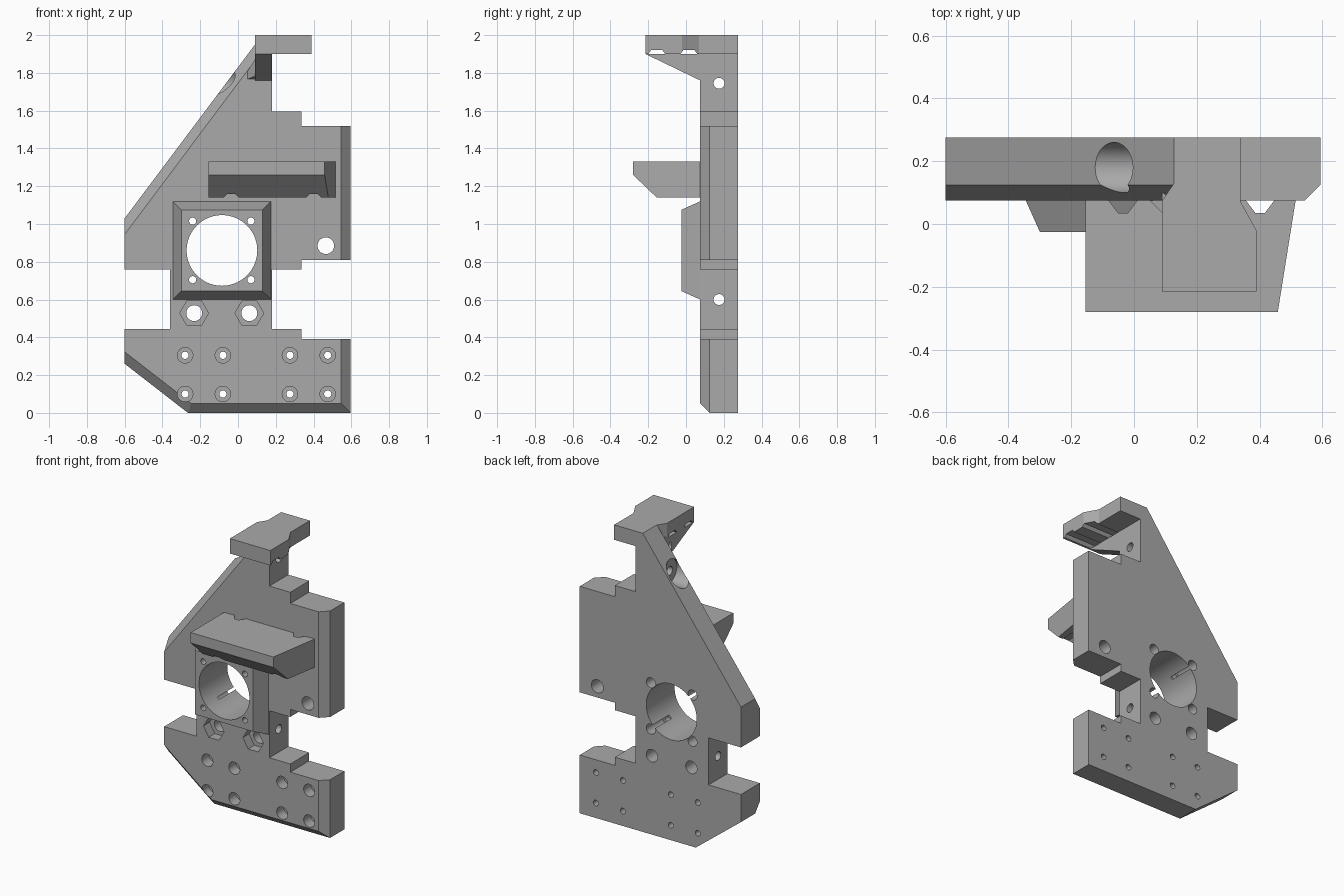
import bpy, bmesh, math
from mathutils import Matrix, Vector

if "Cube" in bpy.data.objects:
    bpy.data.objects.remove(bpy.data.objects["Cube"])

grey = bpy.data.materials.new("printed_grey")
grey.diffuse_color = (0.4, 0.4, 0.4, 1)
grey.use_nodes = True
grey.node_tree.nodes["Principled BSDF"].inputs["Base Color"].default_value = grey.diffuse_color


def loft(name, loops):
    """Closed solid through loops of 3D points with equal counts."""
    bm = bmesh.new()
    rings = [[bm.verts.new(p) for p in loop] for loop in loops]
    for a, b in zip(rings, rings[1:]):
        n = len(a)
        for i in range(n):
            bm.faces.new((a[i], a[(i + 1) % n], b[(i + 1) % n], b[i]))
    bm.faces.new(rings[0])
    bm.faces.new(rings[-1])
    bmesh.ops.recalc_face_normals(bm, faces=bm.faces)
    me = bpy.data.meshes.new(name)
    bm.to_mesh(me)
    bm.free()
    me.materials.append(grey)
    ob = bpy.data.objects.new(name, me)
    bpy.context.collection.objects.link(ob)
    return ob


def prism(name, pts, axis, lo, hi):
    """Extrude a 2D outline along x (y,z), y (x,z) or z (x,y)."""
    def put(p, t):
        return {'x': (t, p[0], p[1]), 'y': (p[0], t, p[1]), 'z': (p[0], p[1], t)}[axis]
    return loft(name, [[put(p, t) for p in pts] for t in (lo, hi)])


def ring(cx, cy, r, n=48):
    return [(cx + r * math.cos(2 * math.pi * i / n),
             cy + r * math.sin(2 * math.pi * i / n)) for i in range(n)]


def combine(target, tool, op):
    mod = target.modifiers.new("bool", 'BOOLEAN')
    mod.operation = op
    mod.solver = 'EXACT'
    mod.object = tool
    bpy.context.view_layer.objects.active = target
    bpy.ops.object.modifier_apply(modifier=mod.name)
    bpy.data.objects.remove(tool, do_unlink=True)


def cut(target, pts, axis, lo, hi):
    combine(target, prism("cutter", pts, axis, lo, hi), 'DIFFERENCE')


# Main plate: each corner as (x, z) plus its place on the chamfered front face
same = None
corners = [
    ((-0.265, 0), (-0.248, 0.05)), ((0.595, 0), (0.545, 0.05)),
    ((0.595, 0.39), (0.545, 0.39)), ((0.335, 0.39), same),
    ((0.335, 0.445), same), ((0.18, 0.445), same),
    ((0.18, 0.76), same), ((0.335, 0.76), same),
    ((0.335, 0.81), same), ((0.595, 0.81), (0.545, 0.81)),
    ((0.595, 1.52), (0.545, 1.52)), ((0.335, 1.52), same),
    ((0.335, 1.595), same), ((0.18, 1.595), same),
    ((0.18, 2.0), (0.18, 1.986)), ((0.1275, 2.0), (0.17, 1.972)),
    ((-0.6, 1.03), (-0.6, 0.945)), ((-0.6, 0.76), same),
    ((-0.36, 0.76), same), ((-0.36, 0.445), same),
    ((-0.6, 0.445), same), ((-0.6, 0.26), (-0.6, 0.323)),
]
back = [(p[0], 0.275, p[1]) for p, f in corners]
middle = [(p[0], 0.125, p[1]) for p, f in corners]
front = [((f or p)[0], 0.075, (f or p)[1]) for p, f in corners]
plate = loft("mounting_plate", [back, middle, front])

# Tapered motor frame
def square(x0, x1, z0, z1, y):
    return [(x0, y, z0), (x1, y, z0), (x1, y, z1), (x0, y, z1)]
frame = loft("motor_frame", [square(-0.345, 0.175, 0.6, 1.12, 0.1),
                             square(-0.345, 0.175, 0.6, 1.12, 0.075),
                             square(-0.3, 0.13, 0.645, 1.075, -0.025)])

# Shelf with undercut front and slanted right end
profile = [(0.1, 1.14), (-0.155, 1.14), (-0.28, 1.26), (-0.28, 1.33), (0.1, 1.33)]
shelf = loft("shelf", [[(-0.155, y, z) for y, z in profile],
                       [(0.515 + (y - 0.075) * 0.16, y, z) for y, z in profile]])
for c in (-0.035, 0.402):
    # Tie slot against the plate and groove under the shelf
    cut(shelf, [(c - 0.045, 0.075), (c - 0.045, 0.15), (c + 0.045, 0.15),
                (c + 0.045, 0.075), (c + 0.015, 0.035), (c - 0.015, 0.035)], 'z', 1.0, 1.5)
    cut(shelf, [(c - 0.06, 1.12), (c + 0.06, 1.12), (c + 0.02, 1.16), (c - 0.02, 1.16)],
        'y', -0.5, 0.2)

# Top arm, its gusset and the small corner fillet
arm = prism("top_arm", [(0.1275, 0.275), (0.1275, 0.13), (0.09, 0.075), (0.09, -0.215),
                        (0.39, -0.215), (0.39, -0.02), (0.34, 0.07), (0.34, 0.275)],
            'z', 1.9, 2.0)
gusset = prism("gusset", [(-0.215, 1.9), (0.1, 1.748), (0.1, 1.91), (-0.2, 1.91)],
               'x', 0.09, 0.18)
combine(arm, gusset, 'UNION')
for c in (-0.155, 0.015):
    cut(arm, [(c - 0.045, 1.9), (c + 0.045, 1.9), (c + 0.03, 1.92), (c - 0.03, 1.92)],
        'x', -0.2, 0.6)
fillet = loft("fillet", [[(0.045, 0.08, 1.765), (0.045, 0.1, 1.765), (0.045, 0.08, 1.8)],
                         [(0.095, 0.03, 1.785), (0.095, 0.1, 1.76), (0.095, 0.03, 1.88)]])

for part in (frame, shelf, arm, fillet):
    combine(plate, part, 'UNION')

# Motor opening and its four stepped screw holes
cut(plate, ring(-0.085, 0.86, 0.187, 72), 'y', -0.2, 0.4)
for x in (-0.24, 0.068):
    for z in (0.705, 1.015):
        cut(plate, ring(x, z, 0.019, 24), 'y', -0.2, 0.4)
        cut(plate, ring(x, z, 0.034, 32), 'y', 0.1, 0.4)

# Hexagonal nut pockets with through holes
for x in (-0.232, 0.06):
    cut(plate, ring(x, 0.528, 0.076, 6), 'y', 0.0, 0.14)
    cut(plate, ring(x, 0.528, 0.042, 32), 'y', 0.0, 0.4)

# Counterbored screw holes in the lower plate
for x in (-0.28, -0.08, 0.275, 0.475):
    for z in (0.1, 0.305):
        cut(plate, ring(x, z, 0.041, 32), 'y', 0.0, 0.15)
        cut(plate, ring(x, z, 0.019, 24), 'y', 0.0, 0.4)

# Single hole on the right, cross holes and the bore in the slope
cut(plate, ring(0.465, 0.885, 0.044, 32), 'y', 0.0, 0.4)
cut(plate, ring(0.175, 0.6, 0.029, 32), 'x', -0.5, 0.5)
cut(plate, ring(0.175, 1.745, 0.029, 32), 'x', -0.5, 0.5)
cut(plate, ring(0.18, 1.745, 0.08, 48), 'x', -0.5, -0.002)

bpy.ops.object.select_all(action='DESELECT')
plate.select_set(True)
bpy.context.view_layer.objects.active = plate
bpy.ops.object.shade_smooth_by_angle(angle=math.radians(25))
